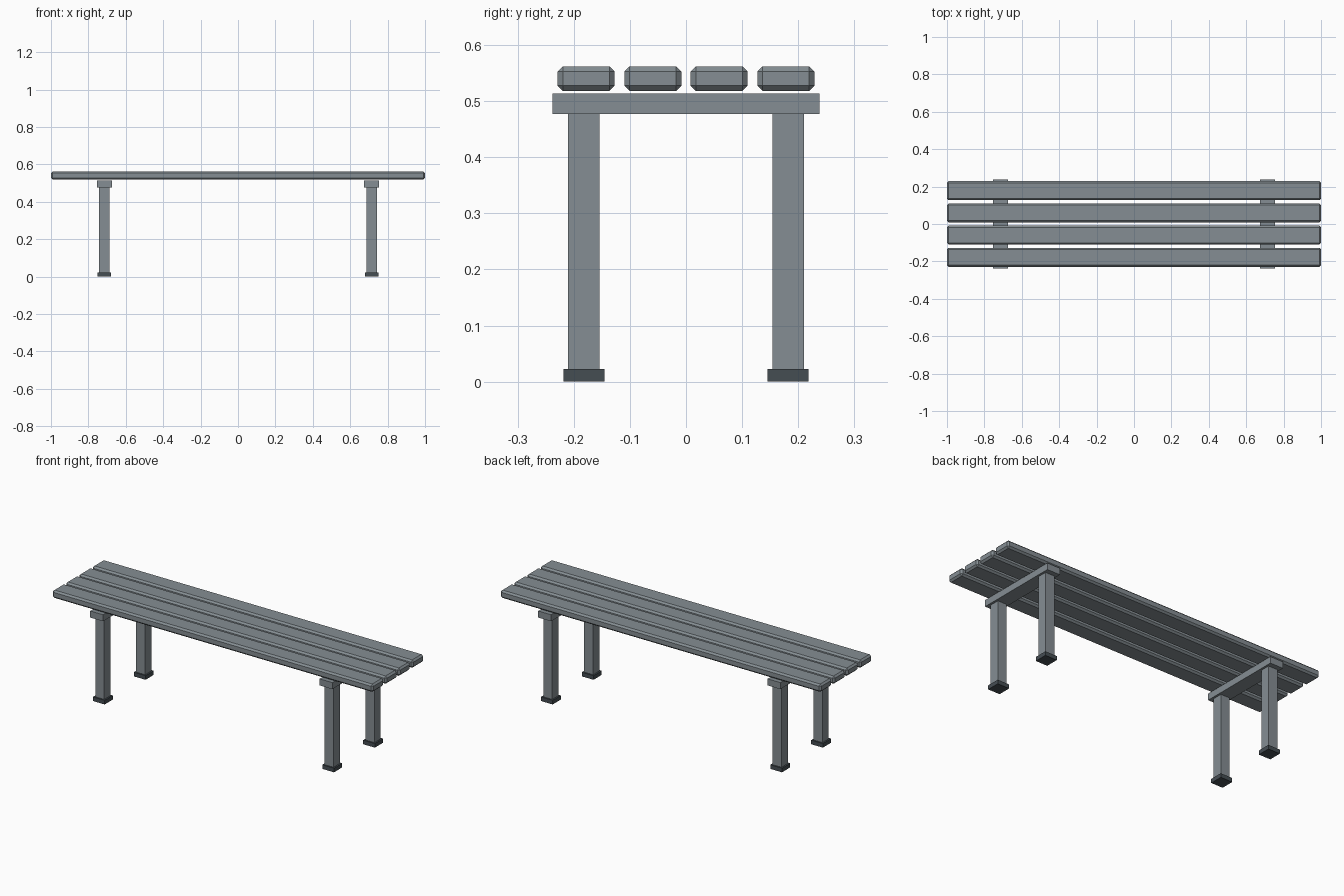
import bpy, bmesh

if "Cube" in bpy.data.objects:
    bpy.data.objects.remove(bpy.data.objects["Cube"])


def material(name, rgb):
    m = bpy.data.materials.new(name)
    m.diffuse_color = (*rgb, 1.0)
    m.use_nodes = True
    m.node_tree.nodes["Principled BSDF"].inputs["Base Color"].default_value = m.diffuse_color
    return m


steel = material("blue grey", (0.235, 0.270, 0.292))
rubber = material("dark grey", (0.060, 0.075, 0.086))


def box(name, x, y, z, mat, bevel=0.0, recess=0.0):
    """Box from (min, max) pairs, with optional chamfer or recessed underside."""
    bm = bmesh.new()
    bmesh.ops.create_cube(bm, size=1)
    for v in bm.verts:
        for i, (a, b) in enumerate((x, y, z)):
            v.co[i] = b if v.co[i] > 0 else a
    if bevel:
        bmesh.ops.bevel(bm, geom=bm.edges[:], offset=bevel, segments=1,
                        affect='EDGES', profile=0.5)
    if recess:
        bm.normal_update()
        under = [f for f in bm.faces if f.normal.z < -0.9]
        bmesh.ops.inset_region(bm, faces=under, thickness=0.009)
        for v in under[0].verts:
            v.co.z += recess
    mesh = bpy.data.meshes.new(name)
    bm.to_mesh(mesh)
    bm.free()
    mesh.materials.append(mat)
    obj = bpy.data.objects.new(name, mesh)
    bpy.context.collection.objects.link(obj)
    return obj


def span(centre, width):
    return (centre - width / 2, centre + width / 2)


# Seat slats with chamfered edges
for i, y in enumerate((-0.178, -0.059, 0.059, 0.178)):
    box(f"seat_slat_{i + 1}", (-1, 1), span(y, 0.102), (0.518, 0.562),
        steel, bevel=0.0095)

# Two leg frames: cross beam, legs and feet
for side, x in (("left", -0.715), ("right", 0.715)):
    box(f"{side}_cross_beam", span(x, 0.08), (-0.238, 0.238),
        (0.477, 0.514), steel)
    for end, y in (("front", -0.182), ("back", 0.182)):
        box(f"{side}_{end}_leg", span(x, 0.056), span(y, 0.056),
            (0.015, 0.477), steel)
        box(f"{side}_{end}_foot", span(x, 0.073), span(y, 0.073),
            (0.0, 0.023), rubber, recess=0.002)
